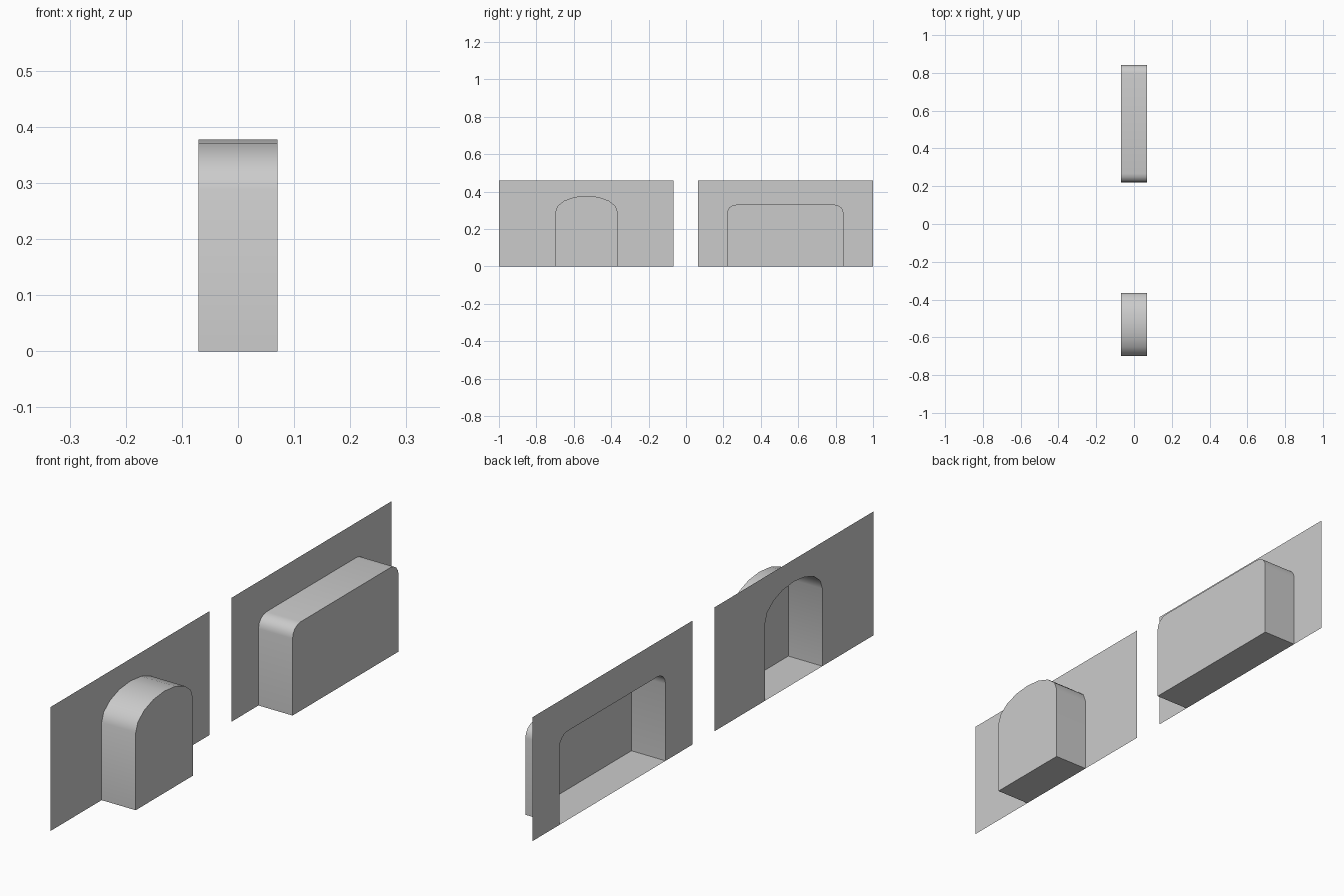
import bpy, bmesh, math

if "Cube" in bpy.data.objects:
    bpy.data.objects.remove(bpy.data.objects["Cube"])

X_WALL, X_BACK, HEIGHT = -0.07, 0.07, 0.46


def corner(cy, cz, ry, rz, a0, a1, n):
    """Points on an elliptical arc in the y-z plane (angles in degrees)."""
    pts = []
    for i in range(n + 1):
        a = math.radians(a0 + (a1 - a0) * i / n)
        pts.append((cy + ry * math.cos(a), cz + rz * math.sin(a)))
    return pts


def niche_panel(name, y0, y1, profile):
    """Thin wall with a recessed niche that opens at the floor."""
    bm = bmesh.new()
    front = [bm.verts.new((X_WALL, y, z)) for y, z in profile]
    back = [bm.verts.new((X_BACK, y, z)) for y, z in profile]
    outer = [bm.verts.new((X_WALL, y, z)) for y, z in
             ((y1, 0), (y1, HEIGHT), (y0, HEIGHT), (y0, 0))]
    # wall around the opening
    bm.faces.new(front + outer)
    # niche sides, arch and floor
    n = len(profile)
    for i in range(n):
        j = (i + 1) % n
        bm.faces.new((front[i], back[i], back[j], front[j]))
    # niche back
    bm.faces.new(back)
    bmesh.ops.recalc_face_normals(bm, faces=bm.faces)
    mesh = bpy.data.meshes.new(name)
    bm.to_mesh(mesh)
    bm.free()
    obj = bpy.data.objects.new(name, mesh)
    bpy.context.collection.objects.link(obj)
    bpy.context.view_layer.objects.active = obj
    obj.select_set(True)
    bpy.ops.object.shade_smooth_by_angle(angle=math.radians(35))
    obj.select_set(False)


# arched niche
arch = [(-0.70, 0)] + corner(-0.532, 0.288, 0.168, 0.09, 180, 0, 8) + [(-0.364, 0)]
niche_panel("arched_niche_panel", -1.0, -0.067, arch)

# wide niche with rounded top corners
wide = ([(0.22, 0)] + corner(0.267, 0.285, 0.047, 0.045, 180, 90, 4)
        + corner(0.795, 0.285, 0.047, 0.045, 90, 0, 4) + [(0.842, 0)])
niche_panel("wide_niche_panel", 0.063, 1.0, wide)
